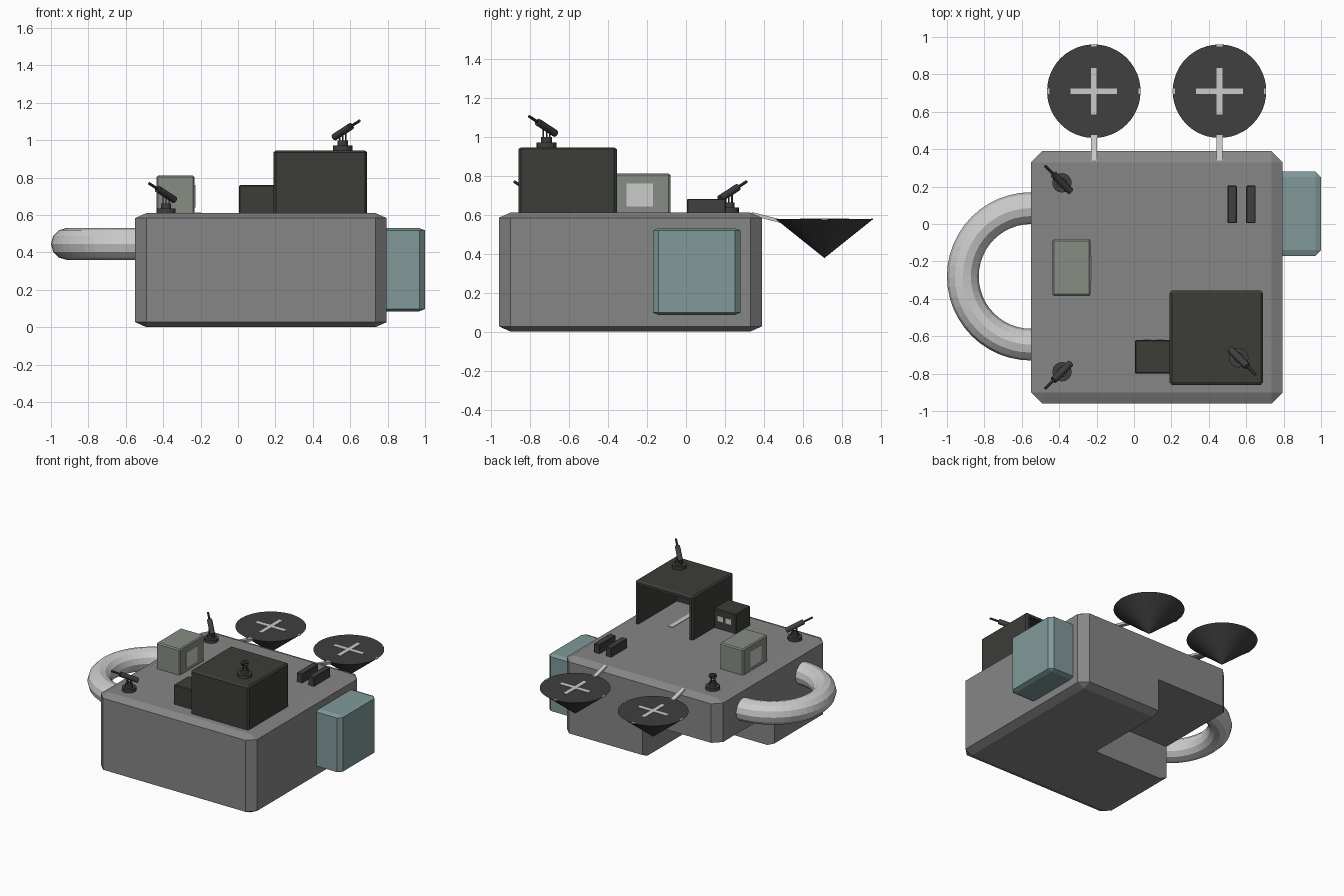
import bpy, bmesh
from math import cos, sin, tau
from mathutils import Vector, Matrix

if "Cube" in bpy.data.objects:
    bpy.data.objects.remove(bpy.data.objects["Cube"])

MATS = {}
for key, rgb in {"grey": (.24, .24, .24), "dark": (.045, .045, .04), "black": (.05, .05, .05),
                 "teal": (.22, .32, .32), "green": (.24, .27, .23), "light": (.6, .6, .6)}.items():
    MATS[key] = bpy.data.materials.new(key + "_paint")
    MATS[key].diffuse_color = (*rgb, 1)


def finish(name, bm, mat):
    bmesh.ops.recalc_face_normals(bm, faces=bm.faces[:])
    me = bpy.data.meshes.new(name)
    bm.to_mesh(me)
    bm.free()
    ob = bpy.data.objects.new(name, me)
    bpy.context.collection.objects.link(ob)
    if mat:
        me.materials.append(MATS[mat])
    return ob


def box(name, x, y, z, mat=None, bevel=None):
    """Box from ranges; bevel gives the chamfer depth along each axis."""
    lo, hi = Vector((x[0], y[0], z[0])), Vector((x[1], y[1], z[1]))
    size = hi - lo
    b = Vector(bevel or (1, 1, 1))
    bm = bmesh.new()
    bmesh.ops.create_cube(bm, size=1)
    bmesh.ops.scale(bm, vec=[size[i] / b[i] for i in range(3)], verts=bm.verts[:])
    if bevel:
        bmesh.ops.bevel(bm, geom=bm.edges[:], offset=1, segments=1, affect='EDGES')
    bmesh.ops.scale(bm, vec=b, verts=bm.verts[:])
    bmesh.ops.translate(bm, vec=(lo + hi) / 2, verts=bm.verts[:])
    return finish(name, bm, mat)


def rod(name, a, b, r1, r2, mat, sides=16):
    """Cylinder or cone between two points."""
    a, b = Vector(a), Vector(b)
    d = b - a
    m = Matrix.Translation((a + b) / 2) @ d.to_track_quat('Z', 'Y').to_matrix().to_4x4()
    bm = bmesh.new()
    bmesh.ops.create_cone(bm, cap_ends=True, segments=sides, radius1=r1, radius2=r2,
                          depth=d.length, matrix=m)
    return finish(name, bm, mat)


def cut(ob, x, y, z):
    cutter = box(ob.name + "_cutter", x, y, z)
    cutter.hide_render = True
    cutter.hide_viewport = True
    mod = ob.modifiers.new("cut", 'BOOLEAN')
    mod.operation = 'DIFFERENCE'
    mod.solver = 'EXACT'
    mod.object = cutter


# main hull with its lower back-left corner cut away
hull = box("hull", (-.55, .795), (-.96, .39), (0, .61), "grey", (.06, .06, .027))
cut(hull, (-.8, .1), (-.3, .7), (-.2, .28))

# ring on the left side
bpy.ops.mesh.primitive_torus_add(location=(-.55, -.28, .445), major_radius=.365,
                                 minor_radius=.085, major_segments=48, minor_segments=12)
bpy.context.object.name = "side_ring"

# pod on the right side
box("side_pod", (.75, 1), (-.17, .28), (.085, .53), "teal", (.03, .03, .012))

# open hangar with a floor stripe
hangar = box("hangar", (.19, .69), (-.86, -.355), (.6, .945), "dark", (.012, .015, .01))
cut(hangar, (.22, .66), (-.83, -.2), (.5, .915))
box("hangar_stripe", (.43, .465), (-.74, -.45), (.605, .614), "light")

# annex with two windows
box("annex", (.005, .2), (-.8, -.62), (.6, .76), "dark", (.006, .006, .006))
for i, x in enumerate((.045, .115)):
    box(f"annex_window_{i}", (x, x + .045), (-.63, -.617), (.67, .71), "light")

# deck cabin with side panels
box("cabin", (-.435, -.232), (-.385, -.08), (.6, .81), "green", (.008, .01, .008))
for i, x in enumerate((-.436, -.233)):
    box(f"cabin_panel_{i}", (x, x + .005), (-.305, -.17), (.64, .76), "light")

# twin vents
for i, x in enumerate((.5, .6)):
    box(f"vent_{i}", (x, x + .05), (.005, .205), (.6, .68), "black", (.004, .004, .004))


# turrets: stepped base, struts and an outward-tilted barrel
def turret(i, x, y, z, sx, sy):
    rod(f"turret_base_{i}", (x, y, z - .01), (x, y, z + .025), .052, .052, "black")
    rod(f"turret_neck_{i}", (x, y, z + .02), (x, y, z + .052), .028, .028, "black")
    for k in range(4):
        px, py = x + .016 * cos(k * tau / 4), y + .016 * sin(k * tau / 4)
        rod(f"turret_strut_{i}_{k}", (px, py, z + .05), (px, py, z + .095), .004, .004, "black", 6)

    def along(t):
        return (x + sx * t, y + sy * t, z + .1 + .65 * t)
    rod(f"turret_barrel_{i}", along(-.045), along(.045), .019, .019, "black", 12)
    rod(f"turret_muzzle_{i}", along(.04), along(.09), .008, .008, "black", 8)


turret(0, -.385, .22, .61, -1, 1)
turret(1, -.385, -.79, .61, -1, -1)
turret(2, .56, -.715, .945, 1, -1)

# cone dishes on arms behind the hull, with a cross and rim ticks
for i, x in enumerate((-.215, .457)):
    y, r, top = .71, .25, .577
    rod(f"dish_{i}", (x, y, .377), (x, y, top), 0, r, "black", 48)
    box(f"dish_cross_x_{i}", (x - .125, x + .125), (y - .015, y + .015), (.57, .58), "light")
    box(f"dish_cross_y_{i}", (x - .015, x + .015), (y - .125, y + .125), (.57, .58), "light")
    for k, (dx, dy) in enumerate(((1, 0), (-1, 0), (0, 1), (0, -1))):
        cx, cy = x + dx * .244, y + dy * .244
        hx, hy = (.006, .015) if dx else (.015, .006)
        box(f"dish_tick_{i}_{k}", (cx - hx, cx + hx), (cy - hy, cy + hy), (.573, .579), "light")
    arm = box(f"dish_arm_{i}", (x - .016, x + .016), (.34, .5), (.584, .602))
    for v in arm.data.vertices:
        v.co.z -= (v.co.y - .38) * .26

for m in bpy.data.materials:
    if m.users and not m.is_grease_pencil:
        m.use_nodes = True
        m.node_tree.nodes["Principled BSDF"].inputs["Base Color"].default_value = m.diffuse_color
